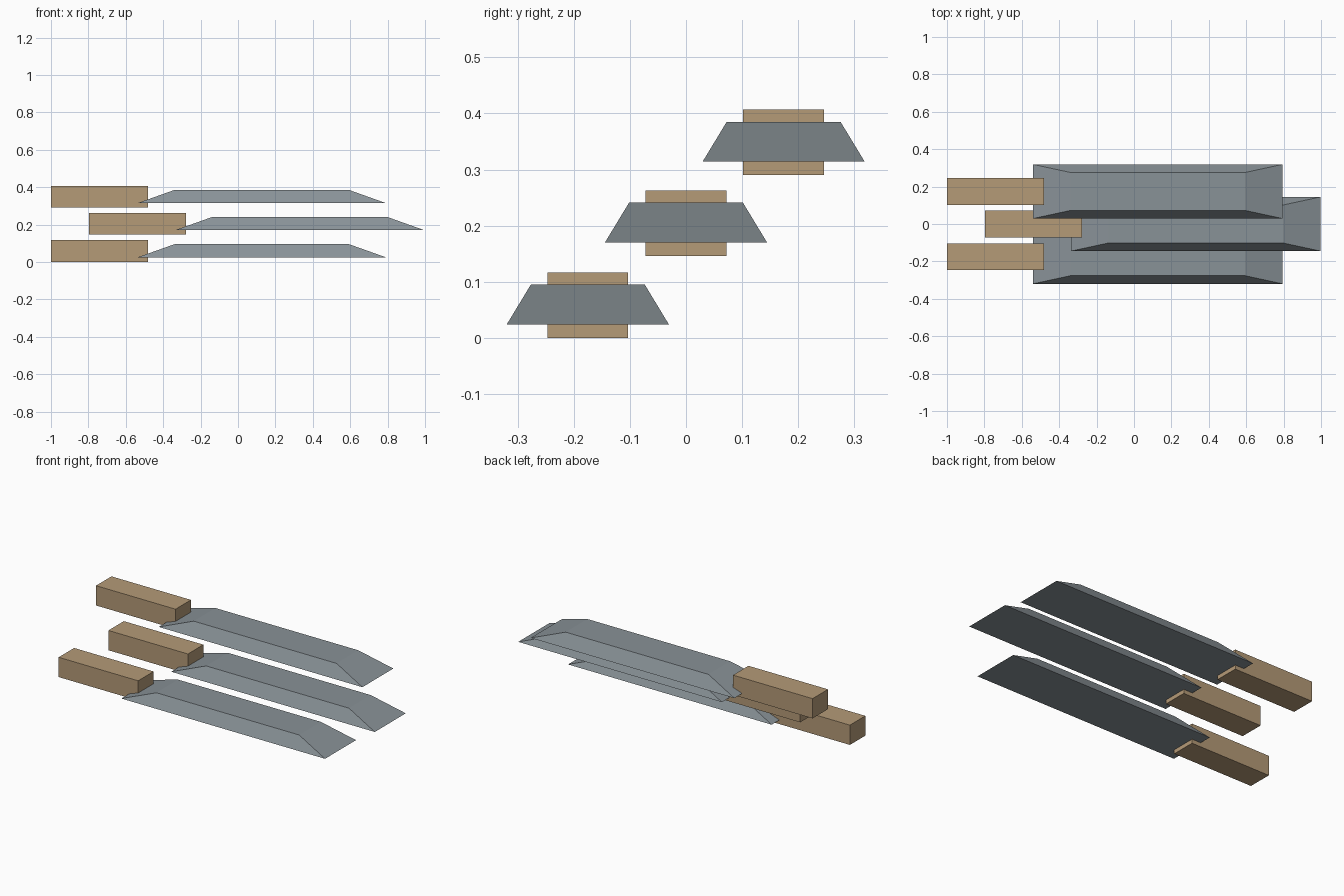
import bpy
import bmesh

cube = bpy.data.objects.get("Cube")
if cube:
    bpy.data.objects.remove(cube, do_unlink=True)


def material(name, colour):
    mat = bpy.data.materials.new(name)
    mat.use_nodes = True
    mat.diffuse_color = colour
    mat.node_tree.nodes["Principled BSDF"].inputs["Base Color"].default_value = colour
    return mat


wood = material("tan_wood", (0.46, 0.325, 0.186, 1))
steel = material("grey_steel", (0.25, 0.287, 0.31, 1))


def block(name, mat, length, width, height, location, inset=(0, 0)):
    """Box standing on its location, with its top drawn in along x and y."""
    bm = bmesh.new()
    bmesh.ops.create_cube(bm, size=1)
    for v in bm.verts:
        top = v.co.z > 0
        v.co.x *= length - (2 * inset[0] if top else 0)
        v.co.y *= width - (2 * inset[1] if top else 0)
        v.co.z = height if top else 0
    mesh = bpy.data.meshes.new(name)
    bm.to_mesh(mesh)
    bm.free()
    mesh.materials.append(mat)
    obj = bpy.data.objects.new(name, mesh)
    obj.location = location
    bpy.context.collection.objects.link(obj)


# Three stepped tools, the middle one pushed forward
for label, x, y, z in (("lower", 0, -0.175, 0),
                       ("middle", 0.203, 0, 0.146),
                       ("upper", 0, 0.174, 0.29)):
    # Square wooden handle
    block(label + "_handle", wood, 0.52, 0.144, 0.117, (x - 0.74, y, z))
    # Bevelled blade
    block(label + "_blade", steel, 1.332, 0.289, 0.071, (x + 0.127, y, z + 0.024),
          inset=(0.199, 0.043))
